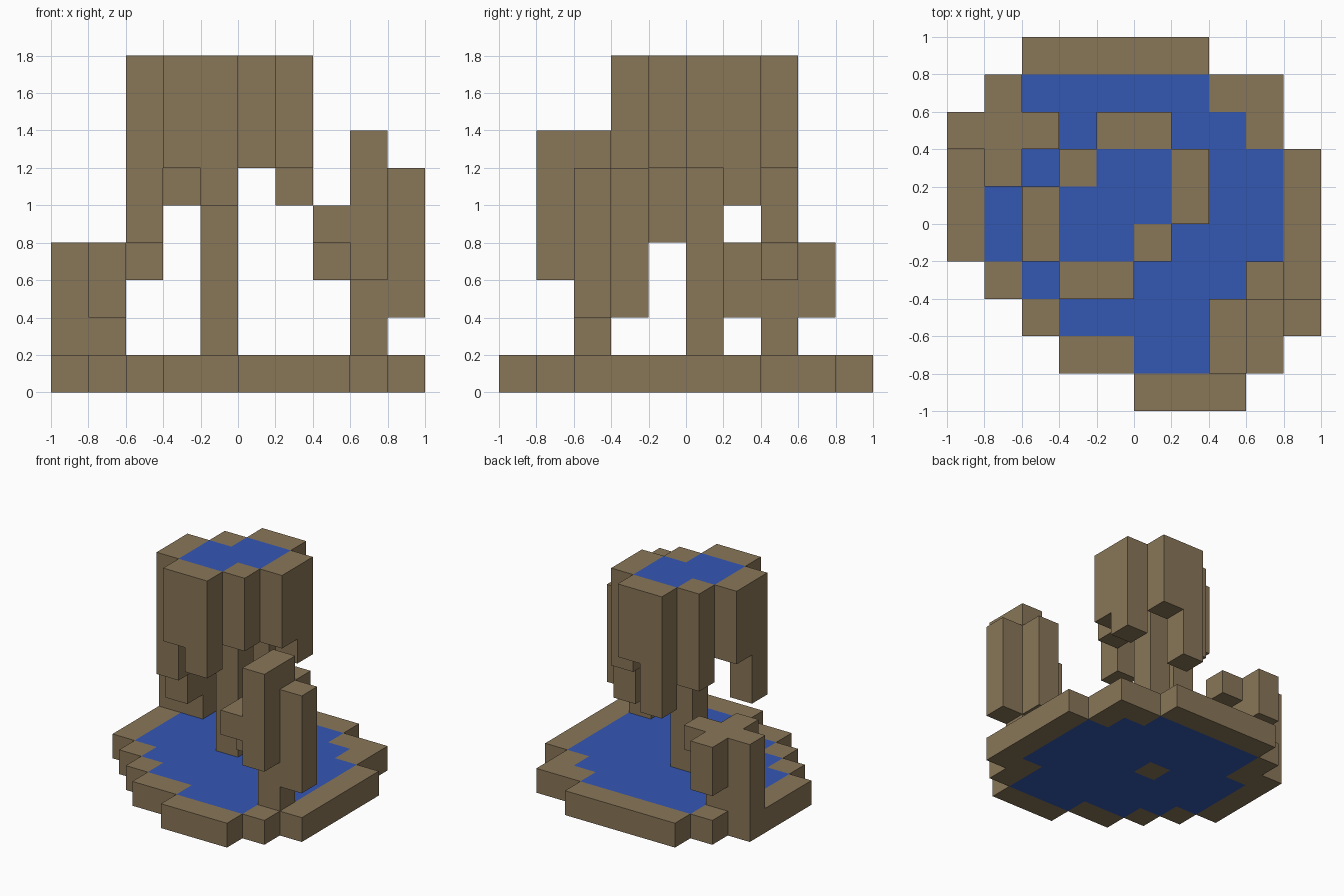
import bpy
import bmesh
from mathutils import Vector

CELL = 0.2
HALF = Vector((1.0, 1.0, 0.0))

if "Cube" in bpy.data.objects:
    bpy.data.objects.remove(bpy.data.objects["Cube"], do_unlink=True)


def make_material(name, colour):
    mat = bpy.data.materials.new(name)
    mat.use_nodes = True
    mat.diffuse_color = colour
    for node in mat.node_tree.nodes:
        if node.type == "BSDF_PRINCIPLED":
            node.inputs["Base Color"].default_value = colour
    return mat


stone = make_material("brown stone", (0.25, 0.18, 0.098, 1))
water = make_material("blue water", (0.034, 0.095, 0.456, 1))


def column(x, y, bottom, top):
    """Cells of one upright block, from level bottom up to level top."""
    return {(x, y, z) for z in range(bottom, top)}


def columns(top, blocks):
    """Several blocks that share a top level, given as (x, y, bottom)."""
    return set().union(*(column(x, y, b, top) for x, y, b in blocks))


def cells_in_plan(plan, mark, level):
    """Cells of a flat layer drawn as text, back row first."""
    return {(x, len(plan) - 1 - row, level)
            for row, line in enumerate(plan)
            for x, char in enumerate(line) if char == mark}


# Pool layer: # is rim or root, ~ is water
pool_plan = [
    "..#####...",
    ".#~~~~~##.",
    "##~~~~~~#.",
    "#~~~~~~~~#",
    "#~~~#~~~~#",
    "#~~~~~~~~#",
    ".#~~~~~~~#",
    "..#~~~~~##",
    "...##~~~#.",
    ".....###..",
]

# Raised basin surface: only the water is drawn
basin_plan = [
    "", "", "",
    "....~~",
    "...~~~",
    "...~~",
    "", "", "", "",
]

parts = {
    "pool_rim": (stone, cells_in_plan(pool_plan, "#", 0)),
    "pool_water": (water, cells_in_plan(pool_plan, "~", 0)),
    "centre_column": (stone, column(4, 5, 1, 8)),
    "basin_water": (water, cells_in_plan(basin_plan, "~", 8)),
    # Hanging walls around the raised basin
    "basin_wall": (stone, columns(9, [
        (4, 7, 4), (5, 7, 6), (3, 6, 5), (6, 6, 5), (2, 5, 6),
        (6, 5, 6), (2, 4, 4), (5, 4, 6), (3, 3, 6), (4, 3, 5)])),
    # Tall pillar at the front with its side blocks
    "front_pillar": (stone, columns(7, [(8, 2, 1), (8, 1, 3)])
                     | columns(6, [(9, 2, 2), (8, 3, 2)])
                     | columns(5, [(7, 2, 3), (7, 1, 4)])),
    # Short pillar at the back with its side blocks
    "back_pillar": (stone, columns(4, [
        (0, 7, 1), (1, 7, 1), (1, 6, 2), (1, 8, 2), (2, 7, 3)])),
}
occupied = set().union(*(cells for mat, cells in parts.values()))


def build_part(name, mat, cells):
    """Flat-faced shell of the cells, without faces buried in other parts."""
    bm = bmesh.new()
    for cell in sorted(cells):
        centre = Vector(cell) + Vector((0.5, 0.5, 0.5))
        for axis in range(3):
            for sign in (-1, 1):
                normal = Vector((0, 0, 0))
                normal[axis] = sign
                if tuple(int(c) for c in Vector(cell) + normal) in occupied:
                    continue
                u = Vector((0, 0, 0))
                u[(axis + 1) % 3] = 0.5
                v = normal.cross(u)
                mid = centre + normal * 0.5
                corners = (mid - u - v, mid + u - v, mid + u + v, mid - u + v)
                bm.faces.new([bm.verts.new(c * CELL - HALF) for c in corners])
    bmesh.ops.remove_doubles(bm, verts=bm.verts[:], dist=0.001)
    mesh = bpy.data.meshes.new(name)
    bm.to_mesh(mesh)
    bm.free()
    mesh.materials.append(mat)
    bpy.context.scene.collection.objects.link(bpy.data.objects.new(name, mesh))


for part_name, (part_mat, part_cells) in parts.items():
    build_part(part_name, part_mat, part_cells)
